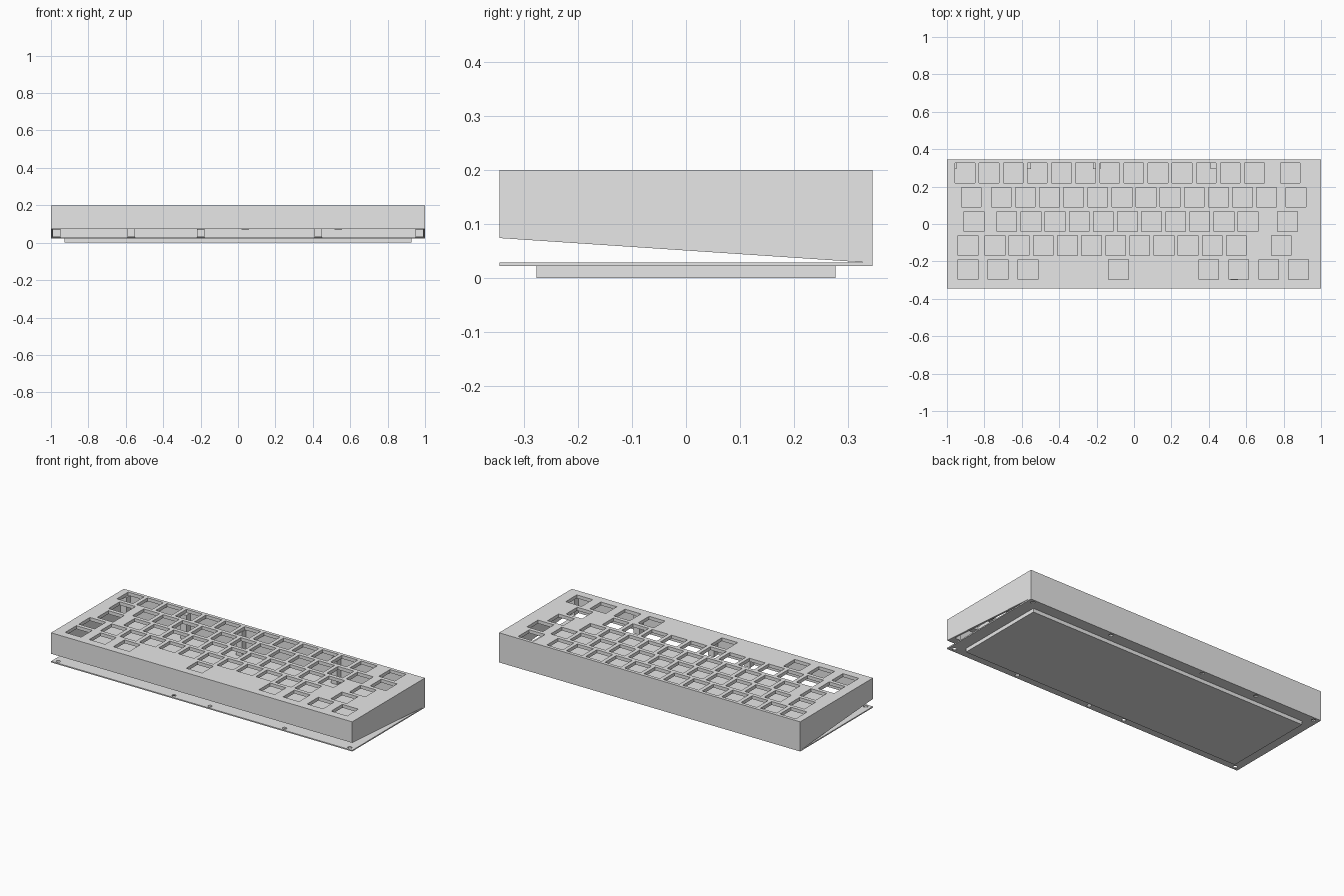
import bpy, bmesh
from mathutils import Matrix, Vector

cube = bpy.data.objects.get("Cube")
if cube:
    bpy.data.objects.remove(cube, do_unlink=True)

grey = bpy.data.materials.new("light_grey")
grey.use_nodes = True
grey.diffuse_color = (0.8, 0.8, 0.8, 1)
grey.node_tree.nodes["Principled BSDF"].inputs["Base Color"].default_value = (0.8, 0.8, 0.8, 1)

W, D, TOP = 1.0, 0.345, 0.2        # half width, half depth, top height
WALL, SKIN = 0.012, 0.02           # side wall and top thickness


def slope(y):
    """Height of the case's slanted lower edge."""
    return 0.051 - y * 0.0667


def box(bm, x0, x1, y0, y1, z0, z1):
    size = Vector((x1 - x0, y1 - y0, z1 - z0))
    mid = Vector((x0 + x1, y0 + y1, z0 + z1)) / 2
    return bmesh.ops.create_cube(bm, size=1, matrix=Matrix.Translation(mid) @ Matrix.Diagonal(size.to_4d()))["verts"]


def wedge(bm, x0, x1, y0, y1, top):
    for v in box(bm, x0, x1, y0, y1, 0, top):
        if v.co.z < 0.01:
            v.co.z = slope(v.co.y)


def finish(name, bm):
    mesh = bpy.data.meshes.new(name)
    bm.to_mesh(mesh)
    bm.free()
    obj = bpy.data.objects.new(name, mesh)
    bpy.context.collection.objects.link(obj)
    mesh.materials.append(grey)
    return obj


def cut(obj, cutter):
    cutter.hide_render = True
    mod = obj.modifiers.new("cut", "BOOLEAN")
    mod.operation = "DIFFERENCE"
    mod.solver = "EXACT"
    mod.object = cutter
    bpy.context.view_layer.objects.active = obj
    bpy.ops.object.modifier_apply(modifier=mod.name)
    bpy.data.objects.remove(cutter, do_unlink=True)


# Wedge-shaped case, hollow and open below
bm = bmesh.new()
wedge(bm, -W, W, -D, D, TOP)
case = finish("case", bm)
bm = bmesh.new()
box(bm, -W + WALL, W - WALL, -D + WALL, D - WALL, -0.1, TOP - SKIN)
cut(case, finish("cavity_cutter", bm))

# Key openings: each row has a run of evenly spaced keys and some odd ones
U, KEY = 0.129, 0.053
rows = [
    (-0.904, 13, [0.835]),
    (-0.71, 12, [-0.87, 0.867]),
    (-0.68, 11, [-0.855, 0.82]),
    (-0.743, 11, [-0.887, 0.787]),
    (0, 0, [-0.887, -0.727, -0.567, -0.083, 0.4, 0.56, 0.72, 0.88]),
]
bm = bmesh.new()
for r, (start, count, extra) in enumerate(rows):
    y = 0.272 - r * U
    for x in [start + i * U for i in range(count)] + extra:
        box(bm, x - KEY, x + KEY, y - KEY, y + KEY, TOP - 0.06, TOP + 0.05)
cut(case, finish("key_cutter", bm))

# Screw posts along the inner front and back walls
screws = {1: [-0.968, -0.57, -0.2, 0.43, 0.968], -1: [-0.968, -0.2, 0.04, 0.535, 0.968]}
bm = bmesh.new()
for side, xs in screws.items():
    for x in xs:
        y0, y1 = sorted((side * 0.295, side * (D - WALL)))
        wedge(bm, x - 0.02, x + 0.02, y0, y1, TOP - SKIN)
finish("screw_posts", bm)

# Bottom plate with screw holes
bm = bmesh.new()
box(bm, -W, W, -D, D, 0.022, 0.029)
plate = finish("bottom_plate", bm)
bm = bmesh.new()
for side, xs in screws.items():
    for x in xs:
        bmesh.ops.create_cone(bm, cap_ends=True, segments=16, radius1=0.012, radius2=0.012,
                              depth=0.1, matrix=Matrix.Translation((x, side * 0.322, 0.025)))
cut(plate, finish("screw_hole_cutter", bm))

# Raised foot panel under the plate
bm = bmesh.new()
box(bm, -0.927, 0.927, -0.277, 0.277, 0, 0.022)
finish("foot_panel", bm)
